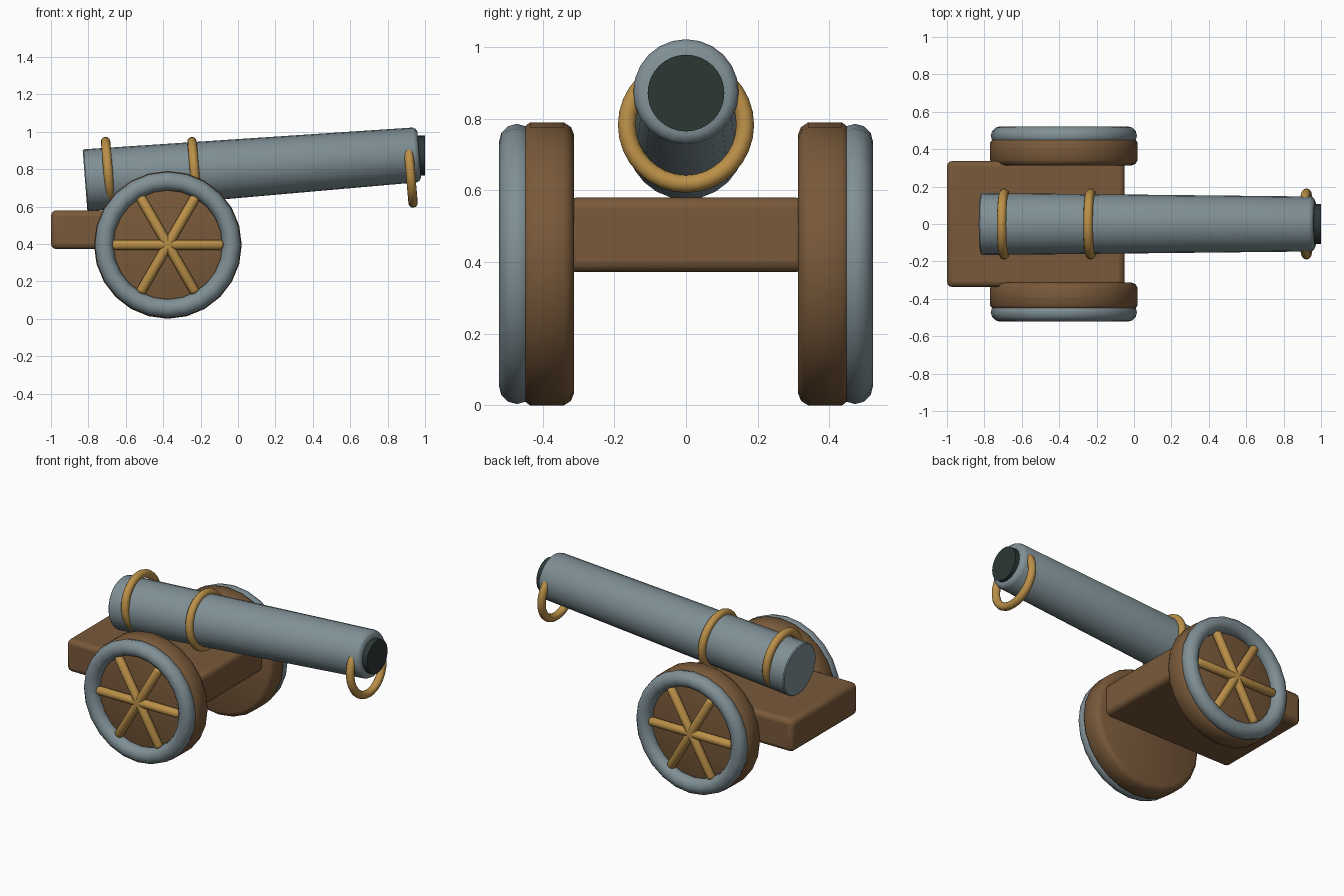
import bpy, bmesh, math
from mathutils import Vector

if "Cube" in bpy.data.objects:
    bpy.data.objects.remove(bpy.data.objects["Cube"])


def material(name, rgb):
    m = bpy.data.materials.new(name)
    m.diffuse_color = (*rgb, 1)
    m.use_nodes = True
    m.node_tree.nodes["Principled BSDF"].inputs["Base Color"].default_value = m.diffuse_color
    return m


STEEL = material("blue grey steel", (0.215, 0.28, 0.305))
WOOD = material("brown wood", (0.19, 0.10, 0.042))
ROPE = material("golden brass", (0.50, 0.28, 0.065))
BLACK = material("dark bore", (0.026, 0.038, 0.036))


def finish(ob, name, mat):
    ob.name = name
    ob.data.materials.append(mat)
    bpy.ops.object.select_all(action='DESELECT')
    ob.select_set(True)
    bpy.context.view_layer.objects.active = ob
    bpy.ops.object.shade_smooth_by_angle(angle=math.radians(40))
    return ob


def lathe(name, profile, mat, loc, rot, sides=24):
    """Closed solid of revolution about local z from (radius, height) pairs."""
    bm = bmesh.new()
    rings = [[bm.verts.new((r * math.cos(2 * math.pi * i / sides),
                            r * math.sin(2 * math.pi * i / sides), z))
              for i in range(sides)] for r, z in profile]
    for a, b in zip(rings, rings[1:]):
        for i in range(sides):
            j = (i + 1) % sides
            bm.faces.new((a[i], a[j], b[j], b[i]))
    bm.faces.new(rings[0][::-1])
    bm.faces.new(rings[-1])
    me = bpy.data.meshes.new(name)
    bm.to_mesh(me)
    bm.free()
    ob = bpy.data.objects.new(name, me)
    bpy.context.collection.objects.link(ob)
    ob.location, ob.rotation_euler = loc, rot
    return finish(ob, name, mat)


def torus(name, major, minor, mat, loc, rot, seg=24, minor_seg=12):
    bpy.ops.mesh.primitive_torus_add(major_radius=major, minor_radius=minor,
                                     major_segments=seg, minor_segments=minor_seg,
                                     location=loc, rotation=rot)
    return finish(bpy.context.object, name, mat)


# Barrel, tilted slightly upward
TILT = math.radians(4.4)
AXIS = (0, math.pi / 2 - TILT, 0)
rear, LENGTH = Vector((-0.818, 0, 0.74)), 1.792
lathe("barrel", [(0.16, 0), (0.166, 0.006), (0.147, LENGTH - 0.025),
                 (0.139, LENGTH - 0.008), (0.122, LENGTH)], STEEL, rear, AXIS)

# Bore disc at the muzzle
lathe("bore", [(0.107, 0), (0.107, 0.04)], BLACK, (0.96, 0, 0.872),
      (0, math.pi / 2, 0), 32)

# Bands round the barrel and the hanging ring at the muzzle
for name, x in (("rear_band", -0.694), ("middle_band", -0.232), ("muzzle_ring", 0.922)):
    torus(name, 0.165, 0.025, ROPE, (x, 0, 0.783), (0, math.pi / 2 - 0.085, 0), 32)

# Carriage bed
bpy.ops.mesh.primitive_cube_add(size=1, location=(-0.525, 0, 0.476))
bed = bpy.context.object
bed.scale = (0.95, 0.674, 0.208)
bpy.ops.object.transform_apply(location=False, rotation=False, scale=True)
bevel = bed.modifiers.new("rounded edges", 'BEVEL')
bevel.width, bevel.segments = 0.03, 3
finish(bed, "carriage_bed", WOOD)

# Wheels: wooden drum, steel tyre and three crossing spokes on each side
CX, CZ = -0.375, 0.395
for s, side in ((-1, "near"), (1, "far")):
    turn = (-s * math.pi / 2, 0, 0)
    lathe(side + "_wheel_drum",
          [(0.362, 0), (0.382, 0.008), (0.395, 0.028),
           (0.395, 0.122), (0.382, 0.139), (0.362, 0.147)],
          WOOD, (CX, s * 0.313, CZ), turn)
    torus(side + "_wheel_tyre", 0.341, 0.05, STEEL, (CX, s * 0.472, CZ), turn)
    for k in range(3):
        a = math.pi / 2 + k * math.pi / 3
        h = 0.297
        d = Vector((math.sin(a), 0, math.cos(a)))
        lathe(f"{side}_spoke_{k + 1}",
              [(0.012, 0), (0.022, 0.005), (0.027, 0.015),
               (0.027, 2 * h - 0.015), (0.022, 2 * h - 0.005), (0.012, 2 * h)],
              ROPE, Vector((CX, s * 0.482, CZ)) - d * h, (0, a, 0), 12)
